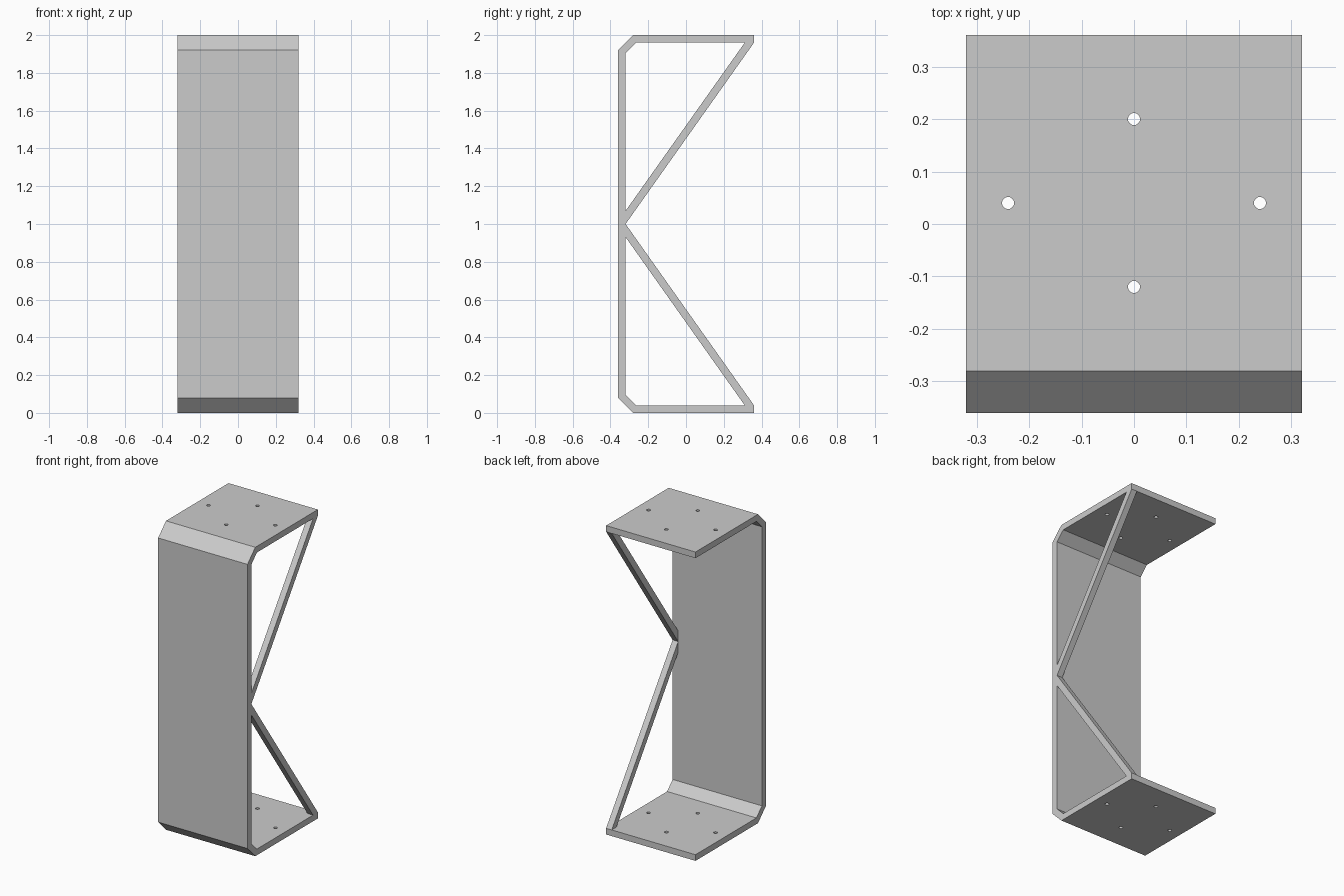
import bpy
import bmesh
from mathutils import Matrix

if "Cube" in bpy.data.objects:
    bpy.data.objects.remove(bpy.data.objects["Cube"], do_unlink=True)

HALF_X, HALF_Y, TOP = 0.32, 0.36, 2.0
T = 0.04          # sheet thickness
C = 0.08          # outer chamfer
IC = C - T * (2 - 2 ** 0.5)   # inner chamfer keeping the thickness even

grey = bpy.data.materials.new("light_grey")
grey.use_nodes = True
grey.diffuse_color = (0.6, 0.6, 0.6, 1)
grey.node_tree.nodes["Principled BSDF"].inputs["Base Color"].default_value = (0.6, 0.6, 0.6, 1)


def add_object(name, bm):
    bmesh.ops.recalc_face_normals(bm, faces=bm.faces)
    mesh = bpy.data.meshes.new(name)
    bm.to_mesh(mesh)
    bm.free()
    mesh.materials.append(grey)
    obj = bpy.data.objects.new(name, mesh)
    bpy.context.collection.objects.link(obj)
    return obj


def extrude_profile(name, points, x0, x1):
    """Extrude a closed (y, z) outline along x."""
    bm = bmesh.new()
    face = bm.faces.new([bm.verts.new((x0, y, z)) for y, z in points])
    out = bmesh.ops.extrude_face_region(bm, geom=[face])
    verts = [v for v in out["geom"] if isinstance(v, bmesh.types.BMVert)]
    bmesh.ops.translate(bm, verts=verts, vec=(x1 - x0, 0, 0))
    return add_object(name, bm)


# Folded sheet: lower half outline, mirrored to the top
lower = [(HALF_Y, T), (HALF_Y, 0), (C - HALF_Y, 0), (-HALF_Y, C)]
inner = [(T - HALF_Y, T + IC), (T - HALF_Y + IC, T)]


def flip(points):
    return [(y, TOP - z) for y, z in reversed(points)]


bracket = extrude_profile("folded_bracket", lower + flip(lower) + flip(inner) + inner,
                          -HALF_X, HALF_X)

# Screw holes through both plates
bm = bmesh.new()
for x, y in [(-0.24, 0.04), (0.24, 0.04), (0, 0.2), (0, -0.12)]:
    for z in (T / 2, TOP - T / 2):
        bmesh.ops.create_cone(bm, cap_ends=True, segments=24, radius1=0.0115,
                              radius2=0.0115, depth=T * 3,
                              matrix=Matrix.Translation((x, y, z)))
cutter = add_object("hole_cutter", bm)
cutter.hide_render = True
cutter.hide_viewport = True
cut = bracket.modifiers.new("screw_holes", "BOOLEAN")
cut.operation = "DIFFERENCE"
cut.solver = "EXACT"
cut.object = cutter

# Diagonal braces along the left edge, meeting at mid height
y0, y1, mid, z1 = T - HALF_Y, HALF_Y, TOP / 2, TOP - T
slope = (z1 - mid) / (y1 - y0)
rise = T * (1 + slope ** 2) ** 0.5
upper = [(y0, mid), (y1, z1), (y1 - rise / slope, z1), (y0, mid + rise)]
extrude_profile("upper_brace", upper, HALF_X - T, HALF_X)
extrude_profile("lower_brace", flip(upper), HALF_X - T, HALF_X)
